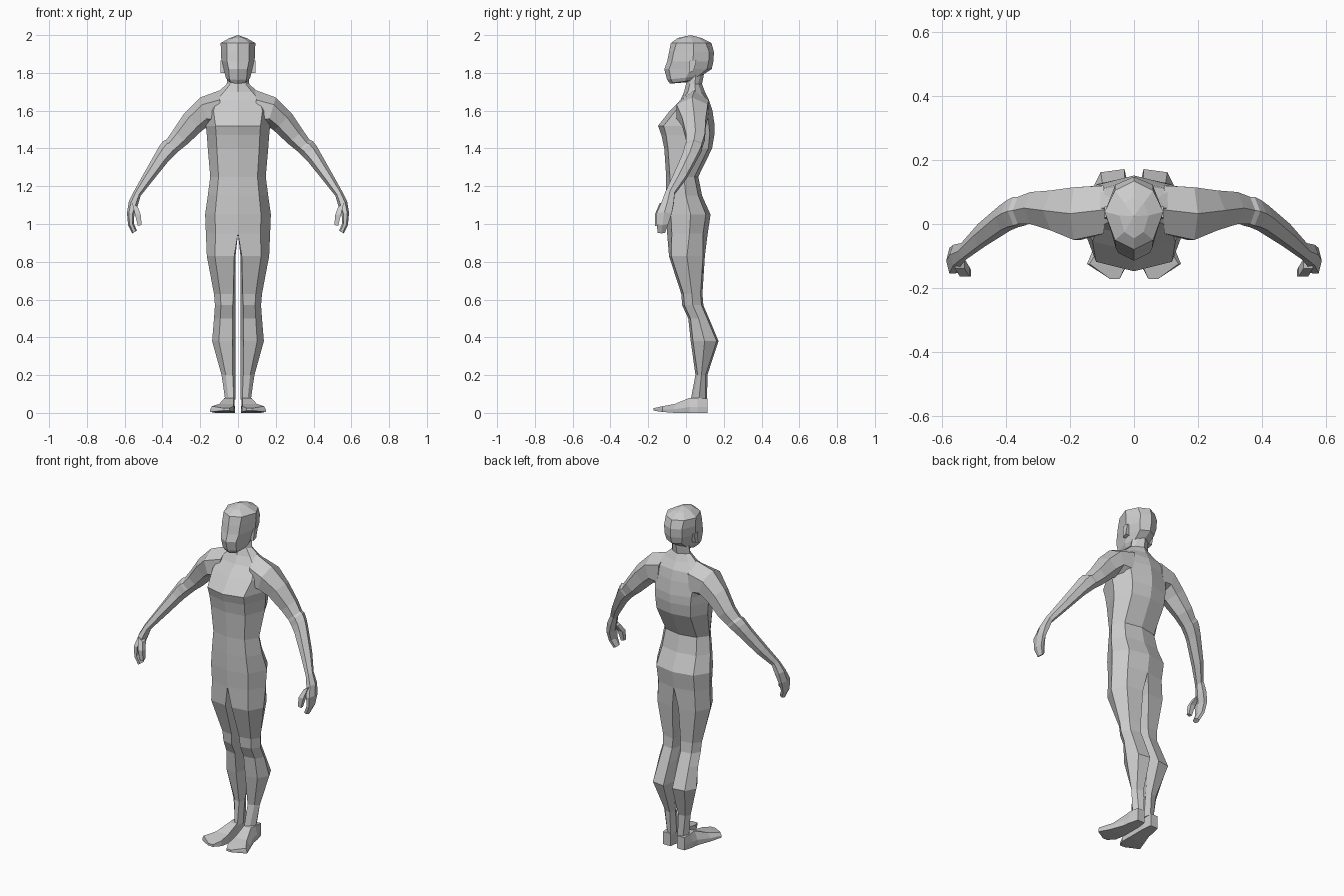
import bpy, bmesh, math
from mathutils import Vector

skin = bpy.data.materials.new("light grey")
skin.diffuse_color = (0.6, 0.6, 0.6, 1)


def loft(bm, rings, closed=True):
    """Skin a list of equal-length point rings; returns the vertex rings."""
    vs = [[bm.verts.new(p) for p in r] for r in rings]
    for a, b in zip(vs, vs[1:]):
        n = len(a)
        for i in range(n if closed else n - 1):
            j = (i + 1) % n
            bm.faces.new((a[i], a[j], b[j], b[i]))
    return vs


def finish(name, bm, mirror=True):
    bmesh.ops.remove_doubles(bm, verts=bm.verts, dist=0.0005)
    bmesh.ops.recalc_face_normals(bm, faces=bm.faces)
    me = bpy.data.meshes.new(name)
    bm.to_mesh(me)
    bm.free()
    me.materials.append(skin)
    ob = bpy.data.objects.new(name, me)
    bpy.context.collection.objects.link(ob)
    if mirror:
        m = ob.modifiers.new("mirror", 'MIRROR')
        m.merge_threshold = 0.001
    return ob


def half_ring(z, yf, yb, w, inset=0.025, k=0.7, dz=0.0):
    """Half cross-section: front centre, front corner, side, back corner, back centre."""
    ym = yf * 0.45 + yb * 0.55
    return [(0, yf, z - dz), (w * k, yf + inset, z - dz * 0.7), (w, ym, z),
            (w * k, yb - inset, z + dz * 0.7), (0, yb, z + dz)]


# Torso and neck: half shell, top to crotch (z, front y, back y, half width, inset)
torso = [(1.82, 0.0, 0.10, 0.05, 0.02), (1.74, 0.0, 0.085, 0.06, 0.02),
         (1.70, -0.01, 0.10, 0.105, 0.02), (1.655, -0.03, 0.122, 0.165, 0.015),
         (1.60, -0.085, 0.14, 0.185, 0.03), (1.52, -0.148, 0.152, 0.17, 0.03),
         (1.47, -0.13, 0.15, 0.165, 0.025), (1.40, -0.115, 0.138, 0.16, 0.02),
         (1.25, -0.105, 0.065, 0.147, 0.02), (1.15, -0.105, 0.085, 0.16, 0.02),
         (1.05, -0.105, 0.13, 0.174, 0.025), (0.95, -0.10, 0.115, 0.17, 0.025)]
bm = bmesh.new()
loft(bm, [half_ring(*t) for t in torso], closed=False)

# Legs: closed rings continuing from the crotch (z, front y, back y, outer x, inner corner x)
legs = [(0.83, -0.09, 0.10, 0.165, 0.02), (0.63, -0.025, 0.087, 0.127, 0.025),
        (0.57, -0.02, 0.092, 0.122, 0.028), (0.50, 0.012, 0.122, 0.127, 0.028),
        (0.38, 0.025, 0.172, 0.137, 0.03), (0.20, 0.05, 0.113, 0.087, 0.028),
        (0.07, 0.025, 0.112, 0.068, 0.022)]
rings = [half_ring(0.95, -0.10, 0.115, 0.17) + [(0, 0.01, 0.95)]]
for z, yf, yb, w, ci in legs:
    ym = (yf + yb) / 2
    rings.append([(ci, yf, z), (w * 0.74, yf + 0.012, z), (w, ym, z),
                  (w * 0.76, yb - 0.01, z), (ci, yb, z), (0.013, ym, z)])
end = loft(bm, rings)[-1]
bm.faces.new(end)
finish("body", bm)

# Head: rings slanted at the jaw, closed by a crown point
head = [(1.755, -0.085, 0.06, 0.05, 0.015, 0.75, 0.012), (1.775, -0.10, 0.085, 0.065, 0.02, 0.7, 0.012),
        (1.82, -0.115, 0.136, 0.076, 0.025, 0.65, 0.0), (1.86, -0.10, 0.145, 0.088, 0.025, 0.65, 0.0),
        (1.91, -0.09, 0.148, 0.09, 0.025, 0.65, 0.0), (1.958, -0.08, 0.135, 0.092, 0.03, 0.65, 0.0),
        (1.984, -0.045, 0.085, 0.046, 0.02, 0.65, 0.0)]
bm = bmesh.new()
vs = loft(bm, [half_ring(*h) for h in head], closed=False)
crown = bm.verts.new((0, 0.025, 2.0))
base = bm.verts.new((0, 0.0, 1.75))
for ring, tip in ((vs[-1], crown), (vs[0], base)):
    for a, b in zip(ring, ring[1:]):
        bm.faces.new((a, b, tip))
finish("head", bm)

# Ears: small wedges
bm = bmesh.new()
ear = [[(x, y, z) for y, z in ((0.015, 1.80), (0.04, 1.81), (0.055, 1.865), (0.02, 1.865))]
       for x in (0.06, 0.092)]
e = loft(bm, ear)
bm.faces.new(e[1])
finish("ears", bm)


def limb_ring(xt, zt, xb, zb, yf, yb, n=6):
    """Oval ring spanning a top point, a bottom point and a y range."""
    c = Vector(((xt + xb) / 2, (yf + yb) / 2, (zt + zb) / 2))
    up = Vector(((xt - xb) / 2, 0, (zt - zb) / 2))
    side = Vector((0, (yb - yf) / 2, 0))
    s = 1 / math.cos(math.pi / n)
    return [c + up * math.sin(2 * math.pi * (i + 0.5) / n) * (1 if n == 6 else s)
            + side * math.cos(2 * math.pi * (i + 0.5) / n) * s for i in range(n)]


def limb(name, spec, n=6):
    bm = bmesh.new()
    v = loft(bm, [limb_ring(*r, n=n) for r in spec])
    bm.faces.new(v[0])
    bm.faces.new(v[-1])
    finish(name, bm)


# Arms: shoulder, upper arm, elbow band, forearm, wrist
limb("arms", [(0.09, 1.71, 0.11, 1.50, -0.03, 0.12), (0.20, 1.67, 0.155, 1.52, -0.05, 0.115),
              (0.285, 1.585, 0.19, 1.495, -0.02, 0.105), (0.345, 1.495, 0.265, 1.425, 0.0, 0.10),
              (0.38, 1.445, 0.315, 1.385, 0.0, 0.085), (0.395, 1.44, 0.325, 1.375, -0.005, 0.085),
              (0.415, 1.415, 0.345, 1.355, -0.01, 0.075), (0.435, 1.38, 0.37, 1.33, -0.02, 0.06),
              (0.50, 1.265, 0.455, 1.225, -0.07, 0.0), (0.55, 1.175, 0.515, 1.15, -0.11, -0.06)])

# Hands: mitten with curled fingertips, plus a thumb
limb("hands", [(0.55, 1.175, 0.515, 1.15, -0.11, -0.06), (0.578, 1.12, 0.53, 1.10, -0.13, -0.065),
               (0.588, 1.06, 0.548, 1.055, -0.155, -0.075), (0.582, 0.995, 0.552, 1.005, -0.155, -0.095),
               (0.56, 0.95, 0.535, 0.965, -0.15, -0.11)])
limb("thumbs", [(0.56, 1.11, 0.53, 1.09, -0.14, -0.11), (0.545, 1.05, 0.515, 1.05, -0.165, -0.135),
                (0.53, 0.99, 0.51, 0.995, -0.165, -0.145)], n=4)

# Feet: sections from heel to toe (y, inner x, outer x, bottom z, top z, top narrowing)
feet = [(0.115, 0.022, 0.07, 0, 0.075, 0.0), (0.06, 0.015, 0.085, 0, 0.08, 0.012),
        (0.02, 0.015, 0.09, 0, 0.08, 0.02), (-0.06, 0.015, 0.12, 0, 0.047, 0.02),
        (-0.125, 0.02, 0.147, 0.005, 0.035, 0.008), (-0.172, 0.045, 0.075, 0.012, 0.025, 0.0)]
bm = bmesh.new()
v = loft(bm, [[(a, y, b), (c, y, b), (c, y, b + (t - b) * 0.4), (c - s, y, t), (a + s * 0.4, y, t)]
              for y, a, c, b, t, s in feet])
bm.faces.new(v[0])
bm.faces.new(v[-1])
finish("feet", bm)
